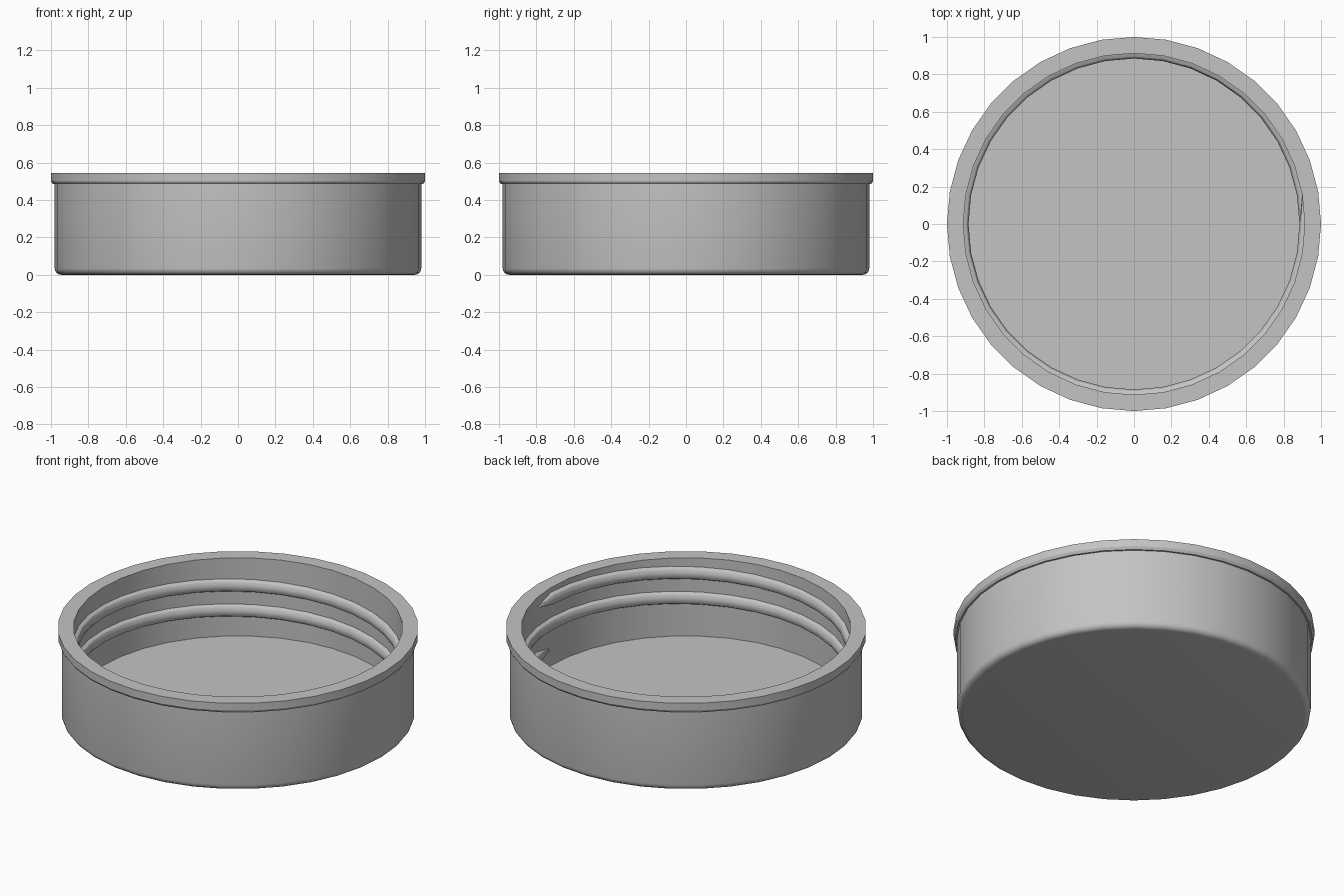
import bpy, bmesh
from math import cos, sin, pi, radians

if "Cube" in bpy.data.objects:
    bpy.data.objects.remove(bpy.data.objects["Cube"], do_unlink=True)

SIDES = 36

grey = bpy.data.materials.new("plain grey")
grey.use_nodes = True
colour = (0.55, 0.55, 0.55, 1)
grey.diffuse_color = colour
grey.node_tree.nodes["Principled BSDF"].inputs["Base Color"].default_value = colour


def finish(bm, name):
    bmesh.ops.recalc_face_normals(bm, faces=bm.faces)
    mesh = bpy.data.meshes.new(name)
    bm.to_mesh(mesh)
    bm.free()
    obj = bpy.data.objects.new(name, mesh)
    bpy.context.collection.objects.link(obj)
    mesh.materials.append(grey)
    bpy.ops.object.select_all(action="DESELECT")
    obj.select_set(True)
    bpy.context.view_layer.objects.active = obj
    bpy.ops.object.shade_smooth_by_angle(angle=radians(30))
    return obj


def bridge(bm, a, b):
    n = len(a)
    for i in range(n):
        j = (i + 1) % n
        bm.faces.new((a[i], a[j], b[j], b[i]))


# Cap body: floor, wall and flared rim as one turned profile
fillet = [(0.945 + 0.035 * sin(t * pi / 8), 0.035 - 0.035 * cos(t * pi / 8))
          for t in range(5)]
profile = fillet + [(0.98, 0.485), (0.99, 0.485), (1.0, 0.5), (1.0, 0.545),
                    (0.913, 0.545), (0.913, 0.067)]
bm = bmesh.new()
rings = [[bm.verts.new((r * cos(2 * pi * i / SIDES), r * sin(2 * pi * i / SIDES), z))
          for i in range(SIDES)] for r, z in profile]
for a, b in zip(rings, rings[1:]):
    bridge(bm, a, b)
bm.faces.new(rings[0])
bm.faces.new(rings[-1])
finish(bm, "cap_body")

# Internal screw thread: rounded ridge swept along a two-turn helix
PITCH, TOP_Z, TOP_ANGLE, STEPS = 0.153, 0.482, 10, 73
bm = bmesh.new()
sections = []
for s in range(STEPS + 1):
    angle = radians(TOP_ANGLE - s * 10)
    z = TOP_Z - PITCH * s * 10 / 360
    size = 0.08 if s in (0, STEPS) else 1.0      # pointed ends
    ridge = [(0.92, 0.04)]
    ridge += [(0.913 - 0.03 * cos(radians(t)), 0.037 * sin(radians(t)))
              for t in (80, 50, 20, -20, -50, -80)]
    ridge += [(0.92, -0.04)]
    sections.append([bm.verts.new(((0.915 + (r - 0.915) * size) * cos(angle),
                                   (0.915 + (r - 0.915) * size) * sin(angle),
                                   z + h * size)) for r, h in ridge])
for a, b in zip(sections, sections[1:]):
    bridge(bm, a, b)
bm.faces.new(sections[0])
bm.faces.new(sections[-1])
finish(bm, "screw_thread")
